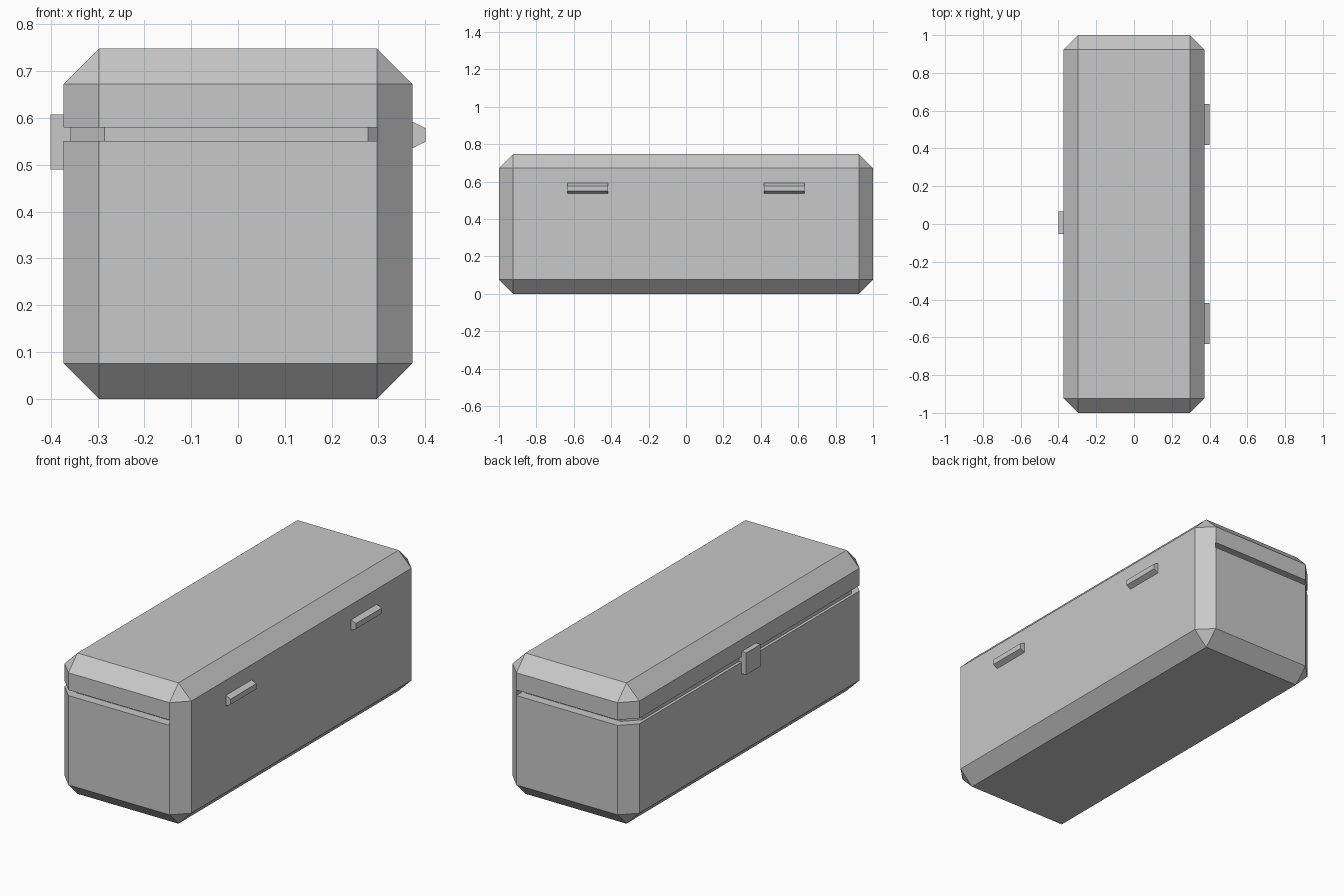
import bpy
import bmesh
from mathutils import Matrix, Vector

cube = bpy.data.objects.get("Cube")
if cube:
    bpy.data.objects.remove(cube, do_unlink=True)

HALF_X, HALF_Y, HEIGHT = 0.373, 1.0, 0.748
CHAMFER = 0.076
GAP_LOW, GAP_HIGH = 0.551, 0.58      # groove between body and lid
SPINE_X = HALF_X - CHAMFER           # groove stops here on the hinge side

grey = bpy.data.materials.new("plain grey")
grey.use_nodes = True
grey.diffuse_color = (0.58, 0.58, 0.58, 1)
grey.node_tree.nodes["Principled BSDF"].inputs["Base Color"].default_value = grey.diffuse_color


def finish(name, bm):
    bmesh.ops.recalc_face_normals(bm, faces=bm.faces)
    mesh = bpy.data.meshes.new(name)
    bm.to_mesh(mesh)
    bm.free()
    mesh.materials.append(grey)
    obj = bpy.data.objects.new(name, mesh)
    bpy.context.collection.objects.link(obj)
    return obj


def box(low, high):
    low, high = Vector(low), Vector(high)
    bm = bmesh.new()
    bmesh.ops.create_cube(bm, size=1, matrix=Matrix.Translation((low + high) / 2)
                          @ Matrix.Diagonal((*(high - low), 1)))
    return bm


def chamfered_case():
    bm = box((-HALF_X, -HALF_Y, 0), (HALF_X, HALF_Y, HEIGHT))
    bmesh.ops.bevel(bm, geom=bm.edges[:], offset=CHAMFER, segments=1,
                    affect='EDGES', profile=0.5)
    return bm


def cut(bm, point, outward):
    """Remove everything beyond the plane and cap the opening."""
    res = bmesh.ops.bisect_plane(bm, geom=bm.verts[:] + bm.edges[:] + bm.faces[:],
                                 dist=1e-5, plane_co=point, plane_no=outward,
                                 clear_outer=True)
    rim = [e for e in res["geom_cut"] if isinstance(e, bmesh.types.BMEdge)]
    bmesh.ops.contextual_create(bm, geom=rim)


# Lower body
bm = chamfered_case()
cut(bm, (0, 0, GAP_LOW), (0, 0, 1))
finish("body", bm)

# Lid
bm = chamfered_case()
cut(bm, (0, 0, GAP_HIGH), (0, 0, -1))
finish("lid", bm)

# Solid strip joining body and lid on the hinge side
bm = chamfered_case()
cut(bm, (0, 0, GAP_HIGH), (0, 0, 1))
cut(bm, (0, 0, GAP_LOW), (0, 0, -1))
cut(bm, (SPINE_X + 0.0005, 0, 0), (-1, 0, 0))
finish("hinge_side_strip", bm)

# Recessed core seen inside the groove
bm = chamfered_case()
cut(bm, (0, 0, GAP_HIGH), (0, 0, 1))
cut(bm, (0, 0, GAP_LOW), (0, 0, -1))
bmesh.ops.scale(bm, vec=(0.948, 0.952, 1), verts=bm.verts)
bmesh.ops.translate(bm, vec=(-0.004, 0, 0), verts=bm.verts)
finish("groove_core", bm)

# Latch on the opening side
finish("latch", box((-0.4, -0.054, 0.49), (-0.355, 0.066, 0.607)))

# Tapered hinges
for name, y in (("front_hinge", -0.526), ("back_hinge", 0.526)):
    bm = box((0.37, y - 0.108, 0.534), (0.4, y + 0.108, 0.593))
    for v in bm.verts:
        if v.co.x > 0.39:
            v.co.z = 0.549 if v.co.z < 0.56 else 0.578
    finish(name, bm)
